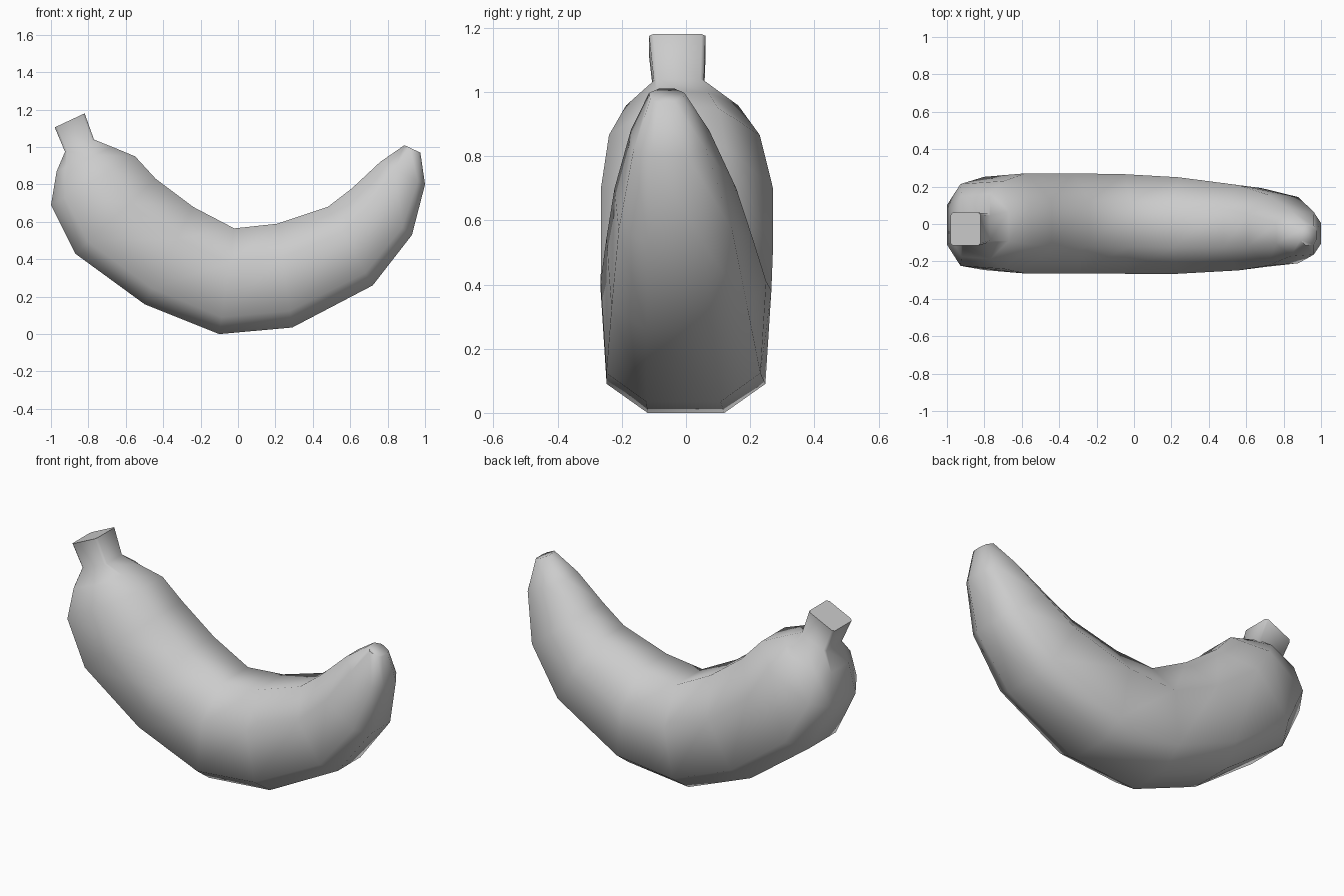
import bpy, bmesh, math

if "Cube" in bpy.data.objects:
    bpy.data.objects.remove(bpy.data.objects["Cube"])

# Octagonal cross-sections: (position from outer -1 to inner 1, width factor)
BODY = [(-1, .45), (-.68, .93), (.35, 1), (1, .45)]
STEM = [(-1, .86), (-.86, 1), (.86, 1), (1, .86)]

# Rings along the fruit: inner x, z, outer x, z, half width, centre y
RINGS = [
    (-.82, 1.18, -.98, 1.105, .088, -.027, STEM),
    (-.77, 1.04, -.925, .975, .078, -.022, STEM),
    (-.67, 1.00, -.97, .87, .175, -.012, BODY),
    (-.55, .95, -1.0, .69, .235, -.005, BODY),
    (-.44, .83, -.87, .43, .268, .003, BODY),
    (-.24, .68, -.50, .16, .268, .003, BODY),
    (-.02, .565, -.10, .0, .266, .0, BODY),
    (.21, .59, .29, .035, .258, -.008, BODY),
    (.48, .68, .72, .26, .228, -.02, BODY),
    (.61, .78, .93, .53, .19, -.033, BODY),
    (.76, .92, 1.0, .80, .122, -.05, BODY),
    (.89, 1.01, .975, .97, .055, -.06, BODY),
]


def make_ring(bm, xi, zi, xo, zo, half, yc, section):
    loop = [(v, -w) for v, w in section] + [(v, w) for v, w in reversed(section)]
    verts = []
    for v, w in loop:
        t = (v + 1) / 2
        verts.append(bm.verts.new((xo + (xi - xo) * t, yc + half * w, zo + (zi - zo) * t)))
    return verts


# Banana skin: bridge consecutive rings and cap the ends
bm = bmesh.new()
rings = [make_ring(bm, *r) for r in RINGS]
for a, b in zip(rings, rings[1:]):
    n = len(a)
    for i in range(n):
        j = (i + 1) % n
        bm.faces.new((a[i], a[j], b[j], b[i]))
bm.faces.new(rings[0])
bm.faces.new(rings[-1])
bmesh.ops.recalc_face_normals(bm, faces=bm.faces)

mesh = bpy.data.meshes.new("banana")
bm.to_mesh(mesh)
bm.free()
banana = bpy.data.objects.new("banana", mesh)
bpy.context.collection.objects.link(banana)

# Smooth skin with a crisp stem end
bpy.context.view_layer.objects.active = banana
banana.select_set(True)
bpy.ops.object.shade_smooth_by_angle(angle=math.radians(65))
